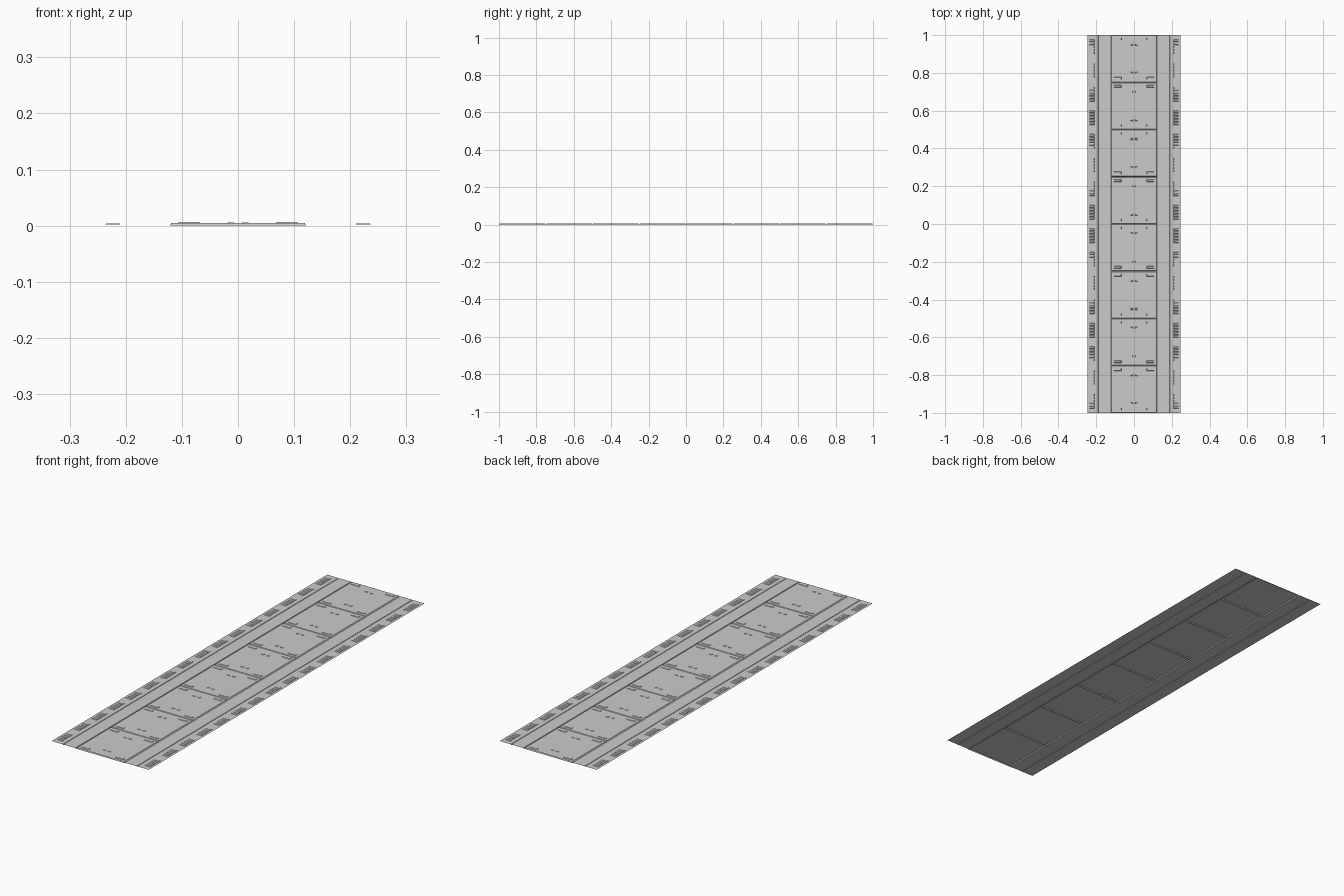
import bpy, bmesh

if "Cube" in bpy.data.objects:
    bpy.data.objects.remove(bpy.data.objects["Cube"])


def finish(name, bm):
    bmesh.ops.recalc_face_normals(bm, faces=bm.faces[:])
    mesh = bpy.data.meshes.new(name)
    bm.to_mesh(mesh)
    bm.free()
    obj = bpy.data.objects.new(name, mesh)
    bpy.context.collection.objects.link(obj)
    return obj


def raised_pad(bm, cx, cy, sx, sy, z0, z1, inset):
    """Tapered pad, open underneath, lying on a surface."""
    def ring(z, d):
        hx, hy = sx / 2 - d, sy / 2 - d
        return [bm.verts.new((cx + a * hx, cy + b * hy, z))
                for a, b in ((-1, -1), (1, -1), (1, 1), (-1, 1))]
    low, top = ring(z0, 0), ring(z1, inset)
    bm.faces.new(top)
    for i in range(4):
        j = (i + 1) % 4
        bm.faces.new((low[i], low[j], top[j], top[i]))


def orient_up(obj):
    # open sheets: keep the top sides facing up
    bm = bmesh.new()
    bm.from_mesh(obj.data)
    for f in bm.faces:
        if f.normal.z < 0:
            f.normal_flip()
    bm.to_mesh(obj.data)
    bm.free()


SIDE_Z, DECK_Z = 0.002, 0.0045
SEAMS = [i * 0.25 for i in range(-4, 5)]

# Side strips with a narrow groove along each joint
profile = [(0.122, 0), (0.126, 0), (0.127, SIDE_Z), (0.185, SIDE_Z),
           (0.186, 0), (0.189, 0), (0.190, SIDE_Z), (0.247, SIDE_Z)]
for side, label in ((-1, "left"), (1, "right")):
    bm = bmesh.new()
    rows = [[bm.verts.new((side * x, y, z)) for x, z in profile] for y in (-1, 1)]
    for i in range(len(profile) - 1):
        bm.faces.new((rows[0][i], rows[0][i + 1], rows[1][i + 1], rows[1][i]))
    orient_up(finish(label + "_side_strip", bm))

# Central floor panels, bevelled so the joints form shallow grooves
bm = bmesh.new()
for y0, y1 in zip(SEAMS, SEAMS[1:]):
    raised_pad(bm, 0, (y0 + y1) / 2, 0.244, y1 - y0, 0, DECK_Z, 0.003)
orient_up(finish("floor_panels", bm))

# Clamps and small studs beside each joint
clamps, studs = bmesh.new(), bmesh.new()
for seam in SEAMS:
    for d in (-1, 1):
        if abs(seam + d * 0.02) > 1:
            continue
        for s in (-1, 1):
            raised_pad(clamps, s * 0.087, seam + d * 0.021, 0.040, 0.012,
                       DECK_Z, 0.0065, 0.001)
            raised_pad(studs, s * 0.013, seam + d * 0.050, 0.013, 0.008,
                       DECK_Z, 0.0060, 0.001)
orient_up(finish("joint_clamps", clamps))
orient_up(finish("joint_studs", studs))

# Grip treads: groups of short ridges along both edges
for side, label in ((-1, "left"), (1, "right")):
    bm = bmesh.new()
    for g in range(16):
        for r in range(5):
            y = (g - 7.5) * 0.125 + (r - 2) * 0.016
            raised_pad(bm, side * 0.223, y, 0.027, 0.012, SIDE_Z, 0.004, 0.0015)
    orient_up(finish(label + "_grip_treads", bm))
